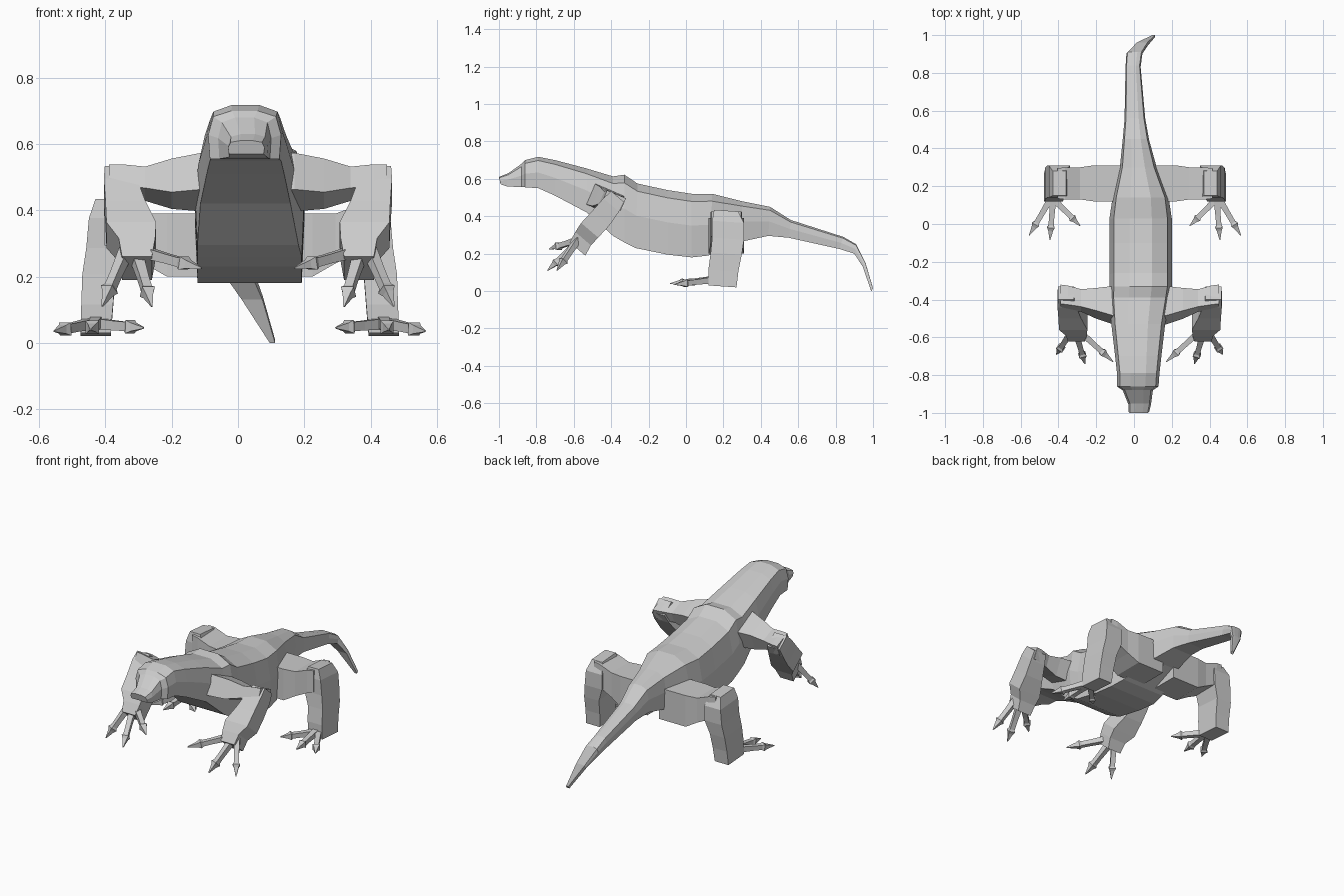
import bpy, bmesh
from mathutils import Vector


def loft(name, rings):
    """Skin a list of equal-sized point rings, with closed ends."""
    bm = bmesh.new()
    vs = [[bm.verts.new(p) for p in r] for r in rings]
    n = len(vs[0])
    for a, b in zip(vs, vs[1:]):
        for i in range(n):
            j = (i + 1) % n
            bm.faces.new((a[i], a[j], b[j], b[i]))
    bm.faces.new(vs[0][::-1])
    bm.faces.new(vs[-1])
    bmesh.ops.recalc_face_normals(bm, faces=bm.faces)
    me = bpy.data.meshes.new(name)
    bm.to_mesh(me)
    bm.free()
    ob = bpy.data.objects.new(name, me)
    bpy.context.collection.objects.link(ob)
    return ob


def box_ring(c, u, v):
    """Four corners around a centre, from two half-axes."""
    c, u, v = Vector(c), Vector(u), Vector(v)
    return [c - u - v, c + u - v, c + u + v, c - u + v]


def toe(name, a, b):
    """Thin toe with a knuckle and a pointed claw."""
    a, b = Vector(a), Vector(b)
    d = (b - a).normalized()
    u = d.cross(Vector((0, 0, 1))).normalized()
    v = u.cross(d)
    prof = [(-0.12, .017), (.35, .014), (.6, .014), (.66, .02), (.74, .013), (1, .002)]
    loft(name, [box_ring(a.lerp(b, t), u * r, v * r) for t, r in prof])


# Body, head and tail: y top, z top, y bottom, z bottom, x left, x right
body = [
    (-1.0, .61, -.99, .57, -.03, .08),
    (-.95, .63, -.96, .56, -.03, .09),
    (-.88, .68, -.88, .555, -.06, .10),
    (-.86, .70, -.86, .555, -.09, .13),
    (-.79, .718, -.79, .55, -.09, .135),
    (-.70, .70, -.70, .51, -.10, .145),
    (-.53, .655, -.53, .42, -.12, .165),
    (-.39, .613, -.39, .295, -.13, .19),
    (-.33, .622, -.33, .26, -.13, .20),
    (-.26, .575, -.27, .23, -.13, .20),
    (-.10, .54, -.10, .195, -.13, .20),
    (.03, .52, .03, .18, -.13, .20),
    (.14, .52, .12, .19, -.115, .185),
    (.30, .48, .30, .265, -.075, .12),
    (.45, .45, .44, .295, -.06, .08),
    (.56, .38, .55, .285, -.05, .06),
    (.84, .29, .82, .225, -.045, .035),
    (.91, .25, .90, .20, -.04, .045),
    (.96, .15, .945, .13, .01, .075),
    (1.0, .015, .99, 0, .095, .112),
]
rings = []
for yt, zt, yb, zb, xl, xr in body:
    h, w = zt - zb, xr - xl
    ze, k = zt - .12 * h, .07 * w
    zm, ym = zb + .5 * h, (yt + yb) / 2
    rings.append([(xl + k / 3, yb, zb), (xr - k / 3, yb, zb), (xr, ym, zm),
                  (xr - k, yt, ze), (xl + .68 * w, yt, zt), (xl + .32 * w, yt, zt),
                  (xl + k, yt, ze), (xl, ym, zm)])
loft("body", rings)

for s, side in ((1, "right"), (-1, "left")):
    # Front legs: upper arm, then forearm
    def F(dx, y, z):
        return (.03 + s * dx, y, z)
    arm = [(.06, -.435, .487, .085, .06), (.14, -.43, .485, .085, .06),
           (.23, -.42, .48, .065, .055), (.31, -.405, .48, .05, .035),
           (.38, -.39, .485, .055, .035), (.42, -.385, .485, .055, .035)]
    loft("upper_arm_" + side, [box_ring(F(x, y, z), (0, .92 * a, -.39 * a), (0, .39 * b, .92 * b))
                               for x, y, z, a, b in arm])
    fore = [(.39, -.365, .505, .042, .045), (.385, -.40, .46, .05, .055),
            (.37, -.455, .39, .06, .06), (.352, -.515, .325, .075, .06),
            (.335, -.55, .28, .055, .055), (.335, -.58, .225, .045, .055)]
    loft("forearm_" + side, [box_ring(F(x, y, z), (a, 0, 0), (0, -.76 * b, .65 * b))
                             for x, y, z, a, b in fore])
    for i, (a, b) in enumerate([((.375, -.59, .26), (.44, -.69, .11)),
                                ((.33, -.60, .24), (.29, -.74, .11)),
                                ((.30, -.585, .27), (.14, -.73, .225))]):
        toe(f"front_toe_{side}_{i}", F(*a), F(*b))

    # Hind legs: thigh, then shin
    def H(dx, y, z):
        return (.005 + s * dx, y, z)
    thigh = [(.04, .215, .295, .095, .095), (.22, .215, .295, .095, .095),
             (.29, .215, .315, .085, .075), (.37, .215, .35, .085, .07),
             (.41, .215, .36, .08, .065)]
    loft("thigh_" + side, [box_ring(H(x, y, z), (0, a, 0), (0, 0, b)) for x, y, z, a, b in thigh])
    shin = [(.40, .215, .43, .035, .065), (.40, .225, .37, .055, .085),
            (.405, .225, .28, .058, .085), (.425, .215, .20, .05, .083),
            (.43, .20, .11, .048, .08), (.435, .195, .025, .046, .075)]
    loft("shin_" + side, [box_ring(H(x, y, z), (a, 0, 0), (0, b, -.07 * b))
                          for x, y, z, a, b in shin])
    for i, (a, b) in enumerate([((.46, .11, .055), (.56, -.06, .035)),
                                ((.435, .11, .06), (.45, -.085, .04)),
                                ((.41, .11, .055), (.29, -.01, .045))]):
        toe(f"hind_toe_{side}_{i}", H(*a), H(*b))
